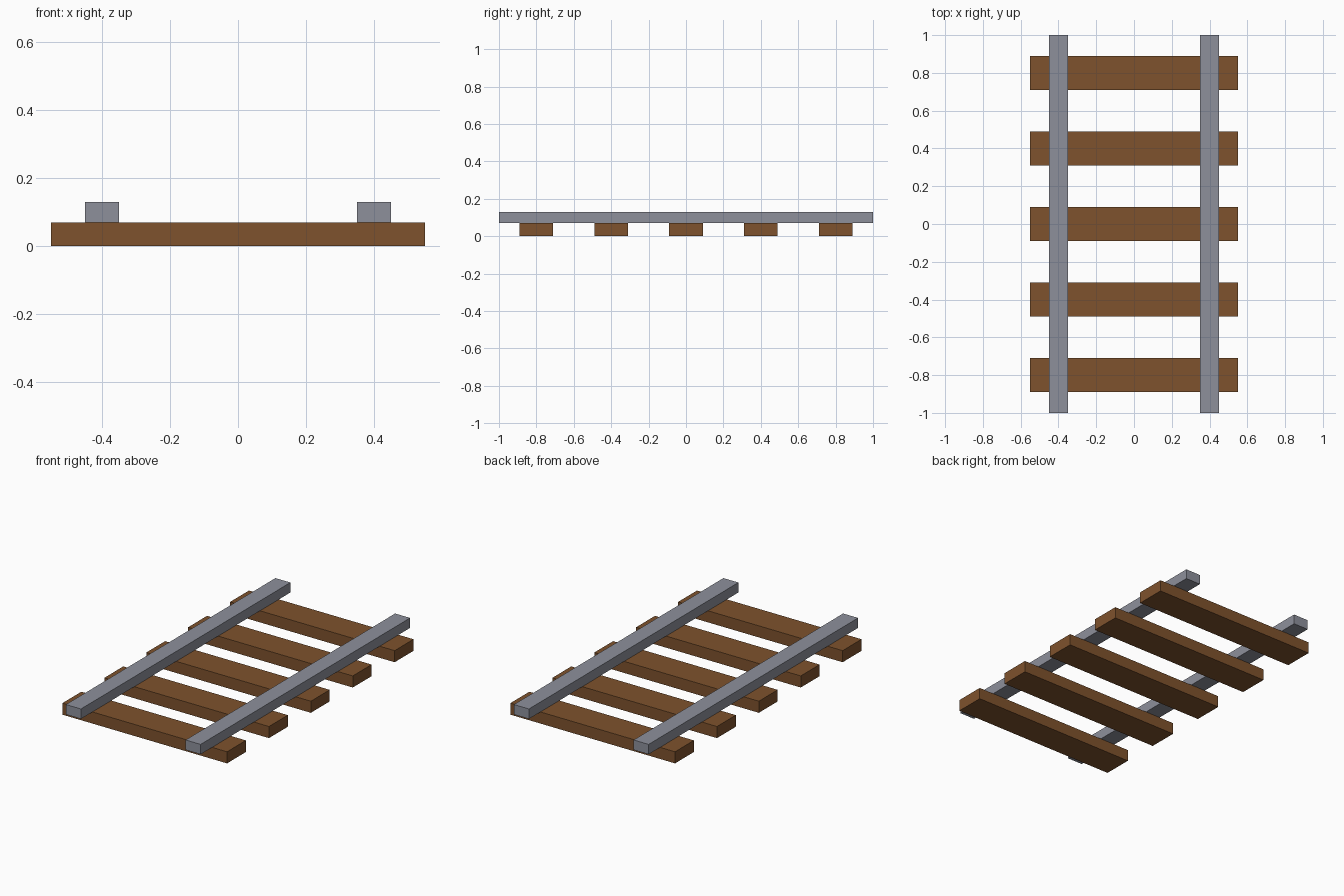
import bpy

cube = bpy.data.objects.get("Cube")
if cube:
    bpy.data.objects.remove(cube, do_unlink=True)


def make_material(name, colour):
    mat = bpy.data.materials.new(name)
    mat.use_nodes = True
    mat.diffuse_color = (*colour, 1)
    bsdf = next(n for n in mat.node_tree.nodes if n.type == 'BSDF_PRINCIPLED')
    bsdf.inputs["Base Color"].default_value = (*colour, 1)
    return mat


def make_box(name, centre, size, mat):
    bpy.ops.mesh.primitive_cube_add(size=1, location=centre)
    box = bpy.context.object
    box.name = name
    box.scale = size
    bpy.ops.object.transform_apply(location=False, rotation=False, scale=True)
    box.data.materials.append(mat)
    return box


wood = make_material("brown wood", (0.21, 0.085, 0.026))
steel = make_material("grey steel", (0.27, 0.28, 0.33))

SLEEPER_SIZE = (1.1, 0.18, 0.07)
RAIL_SIZE = (0.1, 2.0, 0.06)
SPACING = 0.4
RAIL_OFFSET = 0.4

# Five evenly spaced sleepers resting on the ground
for i in range(5):
    y = (i - 2) * SPACING
    make_box(f"sleeper_{i + 1}", (0, y, SLEEPER_SIZE[2] / 2), SLEEPER_SIZE, wood)

# Two rails on top of the sleepers
rail_z = SLEEPER_SIZE[2] + RAIL_SIZE[2] / 2
for side, name in ((1, "left_rail"), (-1, "right_rail")):
    make_box(name, (side * RAIL_OFFSET, 0, rail_z), RAIL_SIZE, steel)
